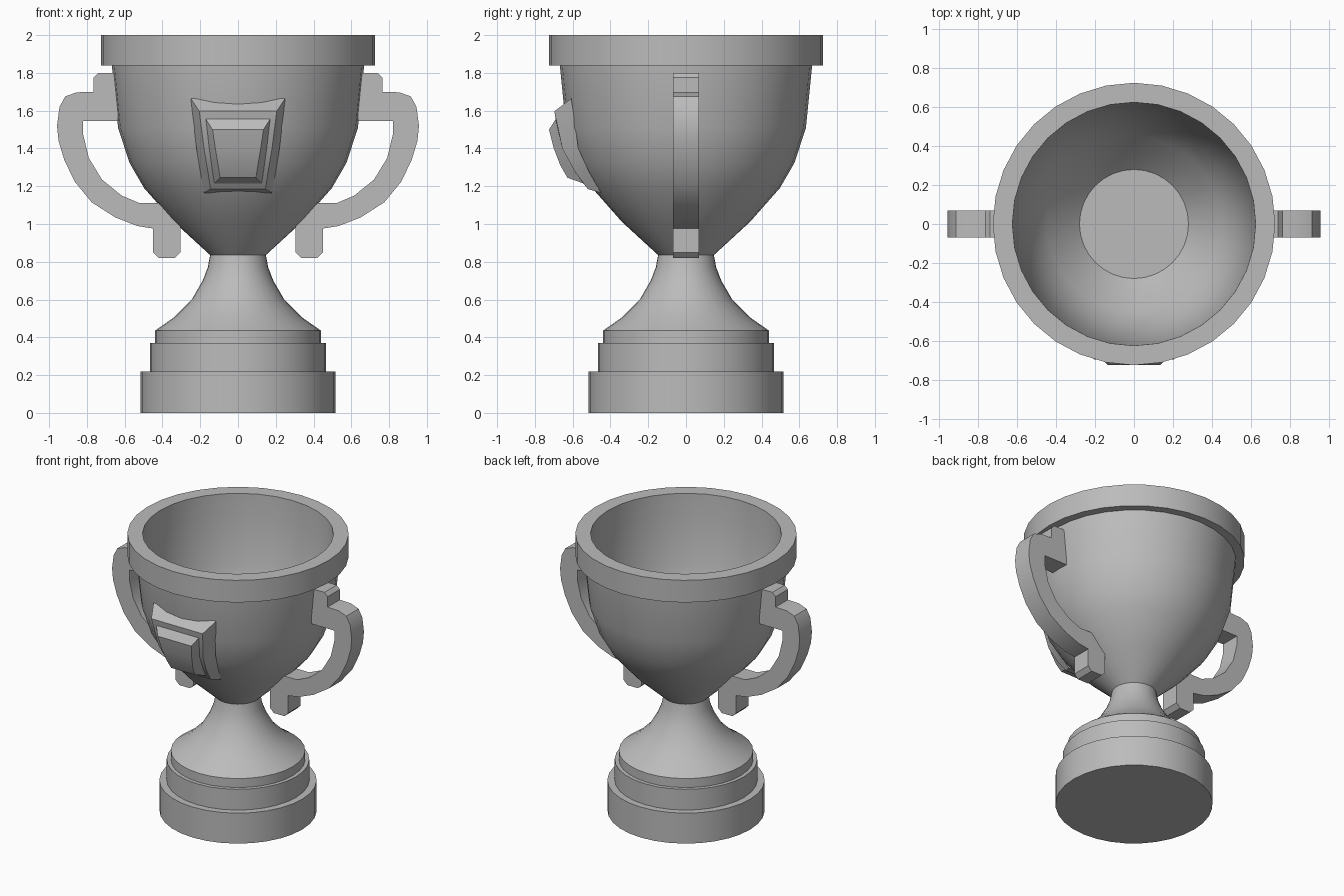
import bpy, bmesh, math

cube = bpy.data.objects.get("Cube")
if cube:
    bpy.data.objects.remove(cube, do_unlink=True)

# One plain metal colour
GREY = (0.5, 0.5, 0.5, 1)
metal = bpy.data.materials.new("grey metal")
metal.use_nodes = True
metal.diffuse_color = GREY
metal.node_tree.nodes["Principled BSDF"].inputs["Base Color"].default_value = GREY


def finish(name, bm, angle=30):
    bmesh.ops.recalc_face_normals(bm, faces=bm.faces)
    mesh = bpy.data.meshes.new(name)
    bm.to_mesh(mesh)
    bm.free()
    mesh.materials.append(metal)
    obj = bpy.data.objects.new(name, mesh)
    bpy.context.collection.objects.link(obj)
    bpy.ops.object.select_all(action="DESELECT")
    obj.select_set(True)
    bpy.context.view_layer.objects.active = obj
    bpy.ops.object.shade_smooth_by_angle(angle=math.radians(angle))
    return obj


def bridge(bm, a, b):
    for i in range(len(a)):
        j = (i + 1) % len(a)
        bm.faces.new((a[i], a[j], b[j], b[i]))


def lathe(name, profile, sides=32):
    """Turn (radius, height) points about z and cap both ends."""
    bm = bmesh.new()
    rings = []
    for r, z in profile:
        turns = [math.tau * i / sides for i in range(sides)]
        rings.append([bm.verts.new((r * math.cos(t), r * math.sin(t), z)) for t in turns])
    for a, b in zip(rings, rings[1:]):
        bridge(bm, a, b)
    bm.faces.new(rings[0])
    bm.faces.new(rings[-1])
    return finish(name, bm)


# Stepped base and flared stem
lathe("base", [(0.515, 0), (0.515, 0.22), (0.467, 0.22), (0.467, 0.37),
               (0.44, 0.37), (0.44, 0.435), (0.34, 0.505), (0.245, 0.6),
               (0.187, 0.7), (0.16, 0.77), (0.147, 0.84)])

# Hollow cup with a thick rim, ending at the inner floor
lathe("cup", [(0.147, 0.835), (0.338, 1.01), (0.497, 1.19), (0.575, 1.325),
              (0.635, 1.51), (0.668, 1.84), (0.725, 1.84), (0.725, 2),
              (0.625, 2), (0.62, 1.84), (0.585, 1.51), (0.53, 1.325),
              (0.45, 1.19), (0.28, 1.02)])

# Handles: one outline, extruded and mirrored
outline = [(0.635, 1.545), (0.635, 1.8), (0.74, 1.8), (0.765, 1.775),
           (0.765, 1.7), (0.855, 1.697), (0.915, 1.675), (0.945, 1.62),
           (0.958, 1.52), (0.95, 1.44), (0.92, 1.34), (0.865, 1.225),
           (0.775, 1.115), (0.65, 1.035), (0.535, 0.99), (0.45, 0.976),
           (0.45, 0.85), (0.42, 0.82), (0.335, 0.82), (0.305, 0.85),
           (0.305, 0.99), (0.4, 1.11), (0.52, 1.11), (0.615, 1.15),
           (0.72, 1.235), (0.79, 1.35), (0.82, 1.475), (0.82, 1.545)]
for side, label in ((1, "left"), (-1, "right")):
    bm = bmesh.new()
    front, back = [[bm.verts.new((side * x, y, z)) for x, z in outline]
                   for y in (-0.07, 0.07)]
    bridge(bm, front, back)
    bm.faces.new(front)
    bm.faces.new(back)
    finish(label + "_handle", bm)

# Front plaque: nested frames given as rows of (height, half width, y)
frames = [
    [(1.665, 0.25, -0.607), (1.4, 0.22, -0.57), (1.28, 0.2, -0.515), (1.165, 0.18, -0.45)],
    [(1.597, 0.205, -0.697), (1.4, 0.18, -0.655), (1.28, 0.16, -0.59), (1.185, 0.145, -0.52)],
    [(1.555, 0.17, -0.69), (1.4, 0.152, -0.655), (1.28, 0.135, -0.59), (1.215, 0.125, -0.543)],
    [(1.5, 0.135, -0.725), (1.4, 0.12, -0.7), (1.31, 0.105, -0.665), (1.245, 0.095, -0.628)],
]
bm = bmesh.new()
loops = []
for rows in frames:
    right = [bm.verts.new((w, y, z)) for z, w, y in rows]
    left = [bm.verts.new((-w, y, z)) for z, w, y in reversed(rows)]
    loops.append(right + left)
for a, b in zip(loops, loops[1:]):
    bridge(bm, a, b)
last = loops[-1]
for i in range(len(last) // 2 - 1):
    bm.faces.new((last[i], last[i + 1], last[-2 - i], last[-1 - i]))
plaque = finish("plaque", bm, 20)
# An open shell: make sure its faces point to the front
if sum(p.normal.y * p.area for p in plaque.data.polygons) > 0:
    plaque.data.flip_normals()
